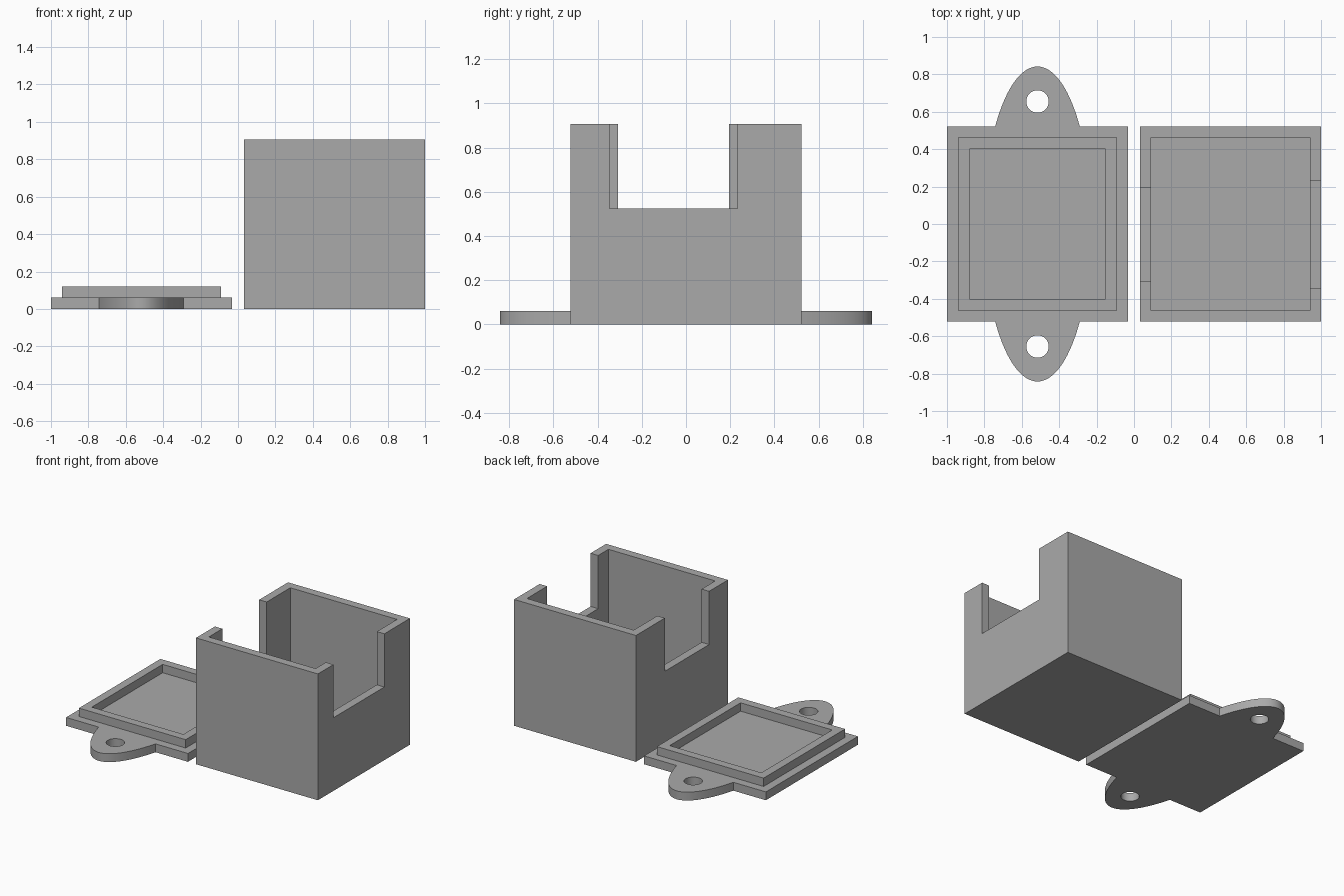
import bpy
import math

if "Cube" in bpy.data.objects:
    bpy.data.objects.remove(bpy.data.objects["Cube"], do_unlink=True)

grey = bpy.data.materials.new("plain grey")
grey.use_nodes = True
colour = (0.4, 0.4, 0.4, 1)
grey.diffuse_color = colour
grey.node_tree.nodes["Principled BSDF"].inputs["Base Color"].default_value = colour

WALL = 0.06      # wall, floor and lid thickness
HALF_Y = 0.522   # half depth of the box and lid
HEIGHT = 0.907
GAP = 0.032      # distance of each part from x = 0
MID = (1 + GAP) / 2


def block(name, x, y, z):
    """Box given by its (low, high) range on each axis."""
    bpy.ops.mesh.primitive_cube_add(size=1, location=[sum(r) / 2 for r in (x, y, z)])
    ob = bpy.context.object
    ob.name = name
    ob.scale = [r[1] - r[0] for r in (x, y, z)]
    bpy.ops.object.transform_apply(location=True, rotation=False, scale=True)
    ob.data.materials.append(grey)
    return ob


def disc(name, centre, radii, z, sides):
    """Upright elliptical cylinder between two heights."""
    bpy.ops.mesh.primitive_cylinder_add(
        vertices=sides, radius=1, depth=1, location=(*centre, sum(z) / 2))
    ob = bpy.context.object
    ob.name = name
    ob.scale = (*radii, z[1] - z[0])
    bpy.ops.object.transform_apply(location=True, rotation=False, scale=True)
    ob.data.materials.append(grey)
    return ob


def combine(target, other, operation):
    """Apply a boolean and drop the helper."""
    mod = target.modifiers.new("combine", "BOOLEAN")
    mod.operation, mod.object, mod.solver = operation, other, "EXACT"
    bpy.ops.object.select_all(action="DESELECT")
    bpy.context.view_layer.objects.active = target
    target.select_set(True)
    bpy.ops.object.modifier_apply(modifier=mod.name)
    bpy.data.objects.remove(other, do_unlink=True)


def span(inset):
    return (-HALF_Y + inset, HALF_Y - inset)


# Open box with a cavity and a notch in each side wall
box = block("box", (GAP, 1), span(0), (0, HEIGHT))
combine(box, block("cavity", (GAP + WALL, 1 - WALL), span(WALL), (WALL, 1.2)), "DIFFERENCE")
for x, y in (((0.9, 1.1), (-0.346, 0.232)), ((-0.05, 0.13), (-0.308, 0.194))):
    combine(box, block("notch", x, y, (0.525, 1.2)), "DIFFERENCE")

# Lid plate with an elliptical mounting tab at each end
plate = block("lid_plate", (-1, -GAP), span(0), (0, WALL))
combine(plate, disc("tabs", (-MID, 0), (0.288, 0.842), (0, WALL), 128), "UNION")
for side in (-1, 1):
    hole = disc("hole", (-MID, side * 0.655), (0.06, 0.06), (-0.1, 0.2), 48)
    combine(plate, hole, "DIFFERENCE")

# Raised rim that fits inside the box
rim = block("lid_rim", (-1 + WALL, -GAP - WALL), span(WALL), (WALL, 2 * WALL))
combine(rim, block("recess", (-1 + 2 * WALL, -GAP - 2 * WALL), span(2 * WALL), (0, 0.3)), "DIFFERENCE")

# Smooth only the rounded edges of the tabs and holes
bpy.ops.object.select_all(action="DESELECT")
plate.select_set(True)
bpy.context.view_layer.objects.active = plate
bpy.ops.object.shade_smooth_by_angle(angle=math.radians(30))
